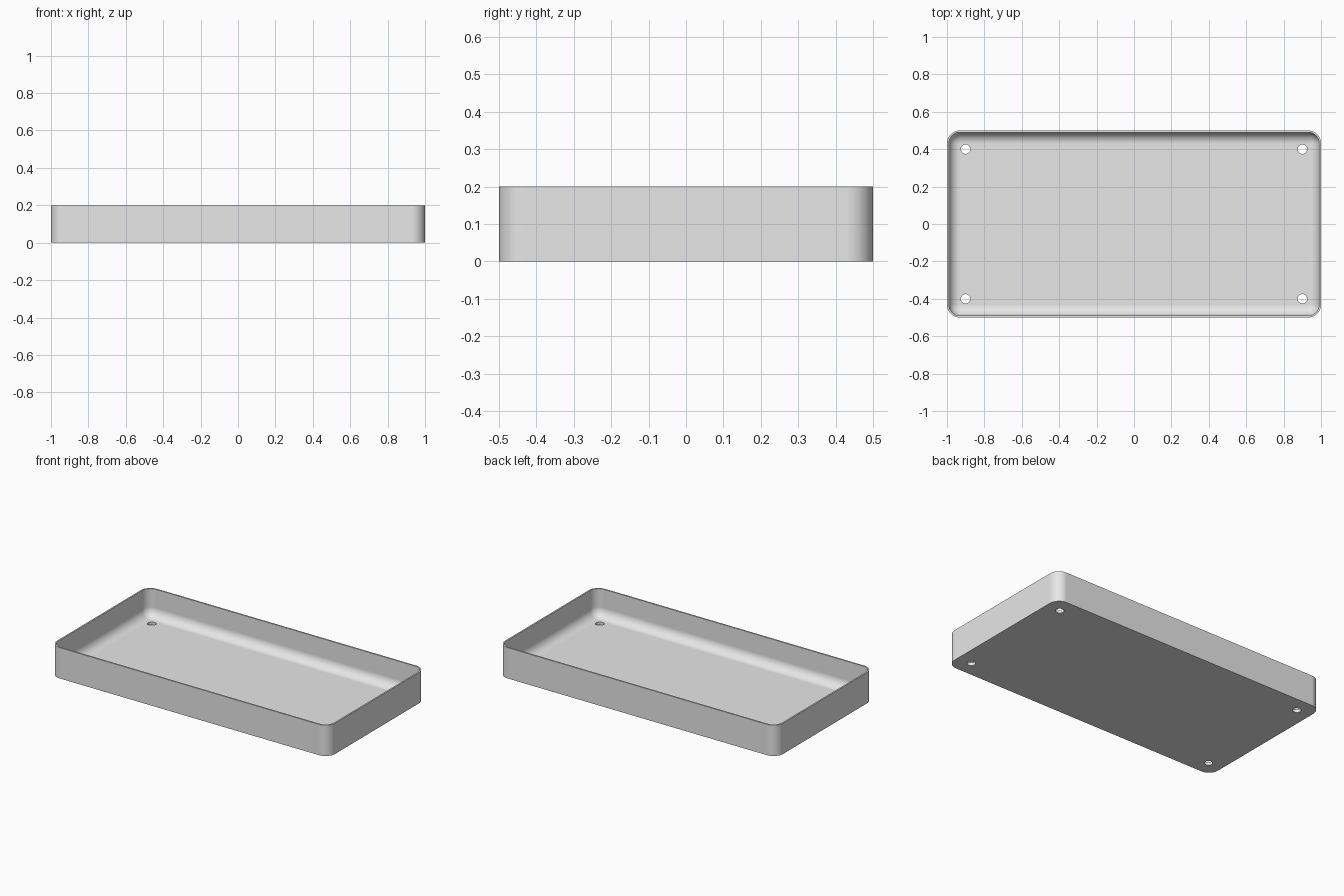
import bpy, bmesh, math

if "Cube" in bpy.data.objects:
    bpy.data.objects.remove(bpy.data.objects["Cube"], do_unlink=True)

HX, HY, HEIGHT = 1.0, 0.5, 0.2
CORNER, WALL, FLOOR, FILLET = 0.07, 0.01, 0.02, 0.06
SEGMENTS = 12

grey = bpy.data.materials.new("light grey")
grey.use_nodes = True
grey.diffuse_color = (0.8, 0.8, 0.8, 1)
grey.node_tree.nodes["Principled BSDF"].inputs["Base Color"].default_value = (0.8, 0.8, 0.8, 1)


def ring(bm, inset, z):
    """Rounded rectangle of vertices, drawn in from the outer wall."""
    radius = max(CORNER - inset, 0.002)
    verts = []
    for quarter, (sx, sy) in enumerate([(1, 1), (-1, 1), (-1, -1), (1, -1)]):
        cx, cy = sx * (HX - inset - radius), sy * (HY - inset - radius)
        for i in range(SEGMENTS + 1):
            a = (quarter + i / SEGMENTS) * math.pi / 2
            verts.append(bm.verts.new((cx + radius * math.cos(a), cy + radius * math.sin(a), z)))
    return verts


# Tray shell: outer wall, rim, inner wall, then the rounded fillet down to the floor
profile = [(0, 0), (0, HEIGHT), (WALL, HEIGHT)]
for i in range(SEGMENTS + 1):
    a = i / SEGMENTS * math.pi / 2
    profile.append((WALL + FILLET * (1 - math.cos(a)), FLOOR + FILLET * (1 - math.sin(a))))

bm = bmesh.new()
rings = [ring(bm, *p) for p in profile]
for low, high in zip(rings, rings[1:]):
    for i in range(len(low)):
        j = (i + 1) % len(low)
        bm.faces.new((low[i], low[j], high[j], high[i]))
bm.faces.new(rings[0][::-1])
bm.faces.new(rings[-1])
bmesh.ops.recalc_face_normals(bm, faces=bm.faces)
mesh = bpy.data.meshes.new("tray")
bm.to_mesh(mesh)
bm.free()
tray = bpy.data.objects.new("tray", mesh)
bpy.context.collection.objects.link(tray)
mesh.materials.append(grey)

# Four screw holes through the floor
bpy.ops.object.select_all(action="DESELECT")
for x in (-0.9, 0.9):
    for y in (-0.4, 0.4):
        bpy.ops.mesh.primitive_cylinder_add(vertices=32, radius=0.025, depth=0.1, location=(x, y, 0))
        cutter = bpy.context.object
        cutter.name = "hole_cutter"
        cutter.hide_render = True
        cutter.data.materials.append(grey)
        cut = tray.modifiers.new("hole", "BOOLEAN")
        cut.object = cutter
        cut.operation = "DIFFERENCE"
        cut.solver = "EXACT"
        cutter.select_set(False)
        bpy.context.view_layer.objects.active = tray
        bpy.ops.object.modifier_apply(modifier=cut.name)
        bpy.data.objects.remove(cutter, do_unlink=True)

# Smooth rounded surfaces, crisp rim and flat floor
tray.select_set(True)
bpy.context.view_layer.objects.active = tray
bpy.ops.object.shade_smooth_by_angle(angle=math.radians(35))
weighted = tray.modifiers.new("flat floor shading", "WEIGHTED_NORMAL")
weighted.keep_sharp = True
